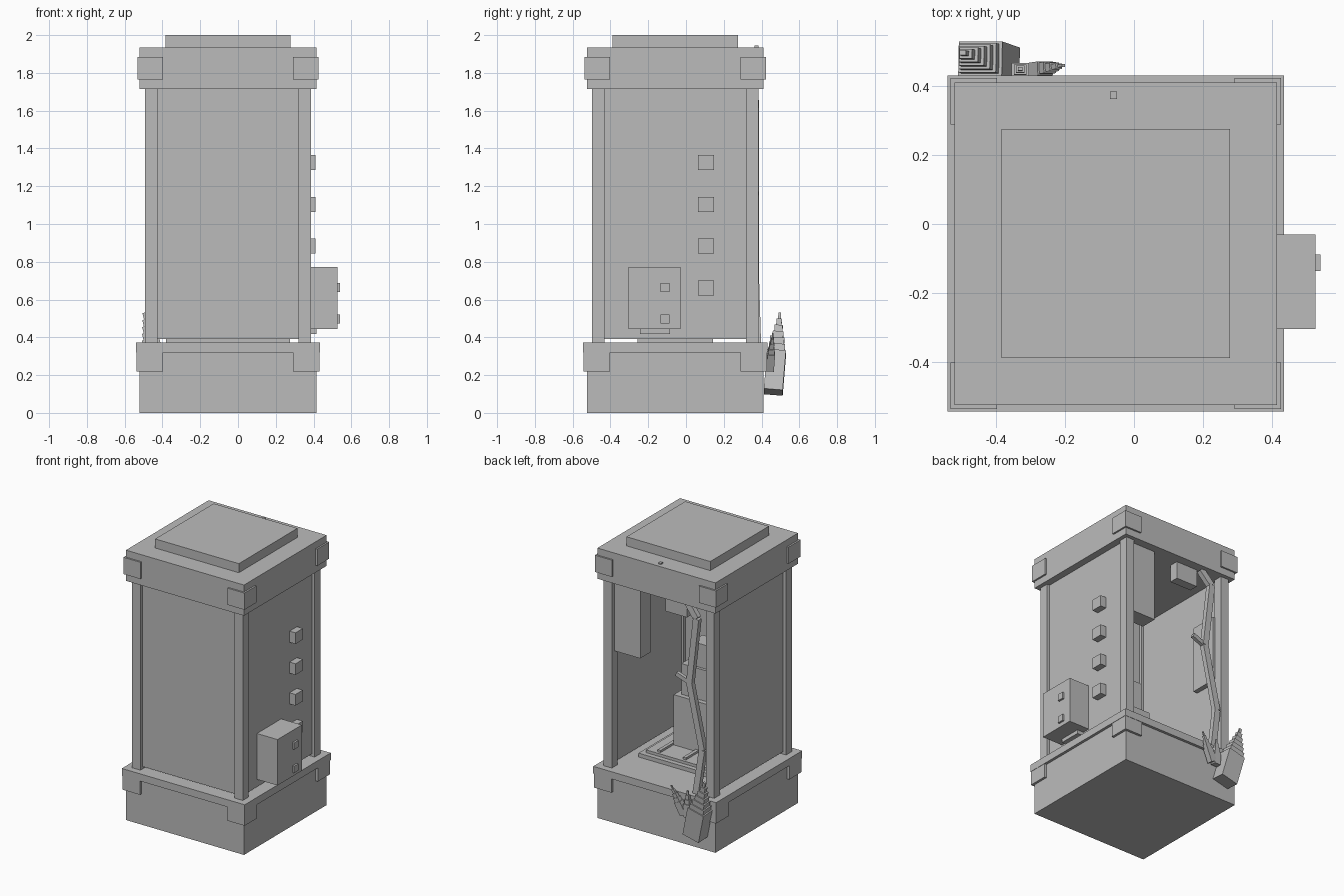
import bpy
from mathutils import Vector

if "Cube" in bpy.data.objects:
    bpy.data.objects.remove(bpy.data.objects["Cube"])

stone = bpy.data.materials.new("plain grey")
stone.diffuse_color = (0.5, 0.5, 0.5, 1)
stone.use_nodes = True
stone.node_tree.nodes["Principled BSDF"].inputs["Base Color"].default_value = stone.diffuse_color

CX, CY = -0.053, -0.057          # centre of the kiosk
FACES = [(0, 3, 2, 1), (4, 5, 6, 7), (0, 1, 5, 4), (1, 2, 6, 5), (2, 3, 7, 6), (3, 0, 4, 7)]


def mesh_object(name, verts, faces):
    mesh = bpy.data.meshes.new(name)
    mesh.from_pydata([tuple(v) for v in verts], [], faces)
    mesh.materials.append(stone)
    ob = bpy.data.objects.new(name, mesh)
    bpy.context.collection.objects.link(ob)
    return ob


def box(name, x0, x1, y0, y1, z0, z1):
    verts = [(x, y, z) for z in (z0, z1)
             for x, y in ((x0, y0), (x1, y0), (x1, y1), (x0, y1))]
    return mesh_object(name, verts, FACES)


def slab(name, half, z0, z1):
    return box(name, CX - half, CX + half, CY - half, CY + half, z0, z1)


def beam(name, a, b, w, d):
    """Square bar from a to b, w wide and d deep."""
    a, b = Vector(a), Vector(b)
    axis = (b - a).normalized()
    side = Vector((0, 1, 0)).cross(axis).normalized()
    deep = axis.cross(side)
    verts = [p + side * sx * w / 2 + deep * sy * d / 2 for p in (a, b)
             for sx, sy in ((-1, -1), (1, -1), (1, 1), (-1, 1))]
    return mesh_object(name, verts, FACES)


def stepped_spike(name, a, b, w, d, body, steps):
    """Blocky spike: a thick body, then ever thinner blocks up to the tip."""
    a, b = Vector(a), Vector(b)
    beam(name + "_body", a, a.lerp(b, body), w, d)
    for i in range(steps):
        t0 = body + (1 - body) * i / steps
        t1 = body + (1 - body) * (i + 1) / steps
        k = 1 - (i + 1) / (steps + 1)
        beam(f"{name}_step_{i + 1}", a.lerp(b, t0), a.lerp(b, t1), w * k, d * k)


# Base, roof and cap
slab("base", 0.468, 0, 0.33)
slab("base_lip", 0.4875, 0.32, 0.372)
slab("roof", 0.468, 1.715, 1.935)
slab("roof_cap", 0.332, 1.935, 2.0)
box("roof_peg", -0.07, -0.05, 0.362, 0.385, 1.93, 1.945)

# Corner posts and corner brackets
for sx in (-1, 1):
    for sy in (-1, 1):
        px, py = CX + sx * 0.406, CY + sy * 0.407
        box("corner_post", px - 0.033, px + 0.033, py - 0.033, py + 0.033, 0.36, 1.72)
        for name, out, z0, z1 in (("base_bracket", 0.485, 0.22, 0.33),
                                  ("roof_bracket", 0.48, 1.765, 1.885)):
            xs = sorted((CX + sx * out, CX + sx * 0.345))
            ys = sorted((CY + sy * out, CY + sy * 0.345))
            box(name, *xs, *ys, z0, z1)

# Wall panels, the back stays open
box("front_wall", -0.43, 0.33, -0.475, -0.45, 0.39, 1.72)
box("left_wall", -0.469, -0.444, -0.435, 0.322, 0.39, 1.72)
box("right_wall", 0.339, 0.364, -0.435, 0.322, 0.39, 1.72)

# Buttons and control box on the right wall
for z in (0.662, 0.884, 1.104, 1.326):
    box("wall_button", 0.36, 0.411, 0.064, 0.148, z - 0.04, z + 0.04)
box("control_box", 0.36, 0.527, -0.305, -0.03, 0.444, 0.773)
box("control_box_foot", 0.36, 0.415, -0.244, -0.085, 0.417, 0.445)
for z in (0.496, 0.664):
    box("control_knob", 0.52, 0.541, -0.136, -0.088, z - 0.024, z + 0.024)

# Hanging panels under the roof and a plate on the left wall
box("hanging_panel_large", 0.117, 0.33, 0.23, 0.351, 1.2, 1.72)
box("hanging_panel_small", -0.25, -0.078, 0.28, 0.346, 1.59, 1.72)
box("left_wall_plate", -0.45, -0.41, 0.12, 0.32, 0.95, 1.43)

# Plinth with a stepped pillar inside
box("plinth", -0.382, 0.276, -0.256, 0.144, 0.365, 0.40)
box("plinth_top", -0.35, 0.24, -0.24, 0.11, 0.40, 0.42)
for x in (-0.25, -0.05, 0.15):
    box("plinth_rib", x - 0.012, x + 0.012, -0.2, 0.09, 0.42, 0.435)
box("pillar_base", -0.18, 0.137, -0.29, -0.056, 0.42, 0.78)
box("pillar_middle", -0.14, 0.10, -0.26, -0.09, 0.78, 1.0)
box("pillar_top", -0.09, 0.03, -0.23, -0.11, 1.0, 1.17)

# Crooked branch climbing the open back
path = [(-0.27, 0.36, 1.715), (-0.349, 0.37, 1.62), (-0.294, 0.37, 1.147),
        (-0.395, 0.37, 0.69), (-0.35, 0.38, 0.36)]
for a, b in zip(path, path[1:]):
    beam("branch", a, b, 0.045, 0.035)
beam("branch_twig", path[2], (-0.19, 0.375, 1.185), 0.03, 0.025)

# Blocky spikes at the foot of the branch
stepped_spike("large_spike", (-0.395, 0.462, 0.11), (-0.497, 0.497, 0.53), 0.13, 0.10, 0.5, 6)
stepped_spike("small_spike", (-0.30, 0.445, 0.23), (-0.205, 0.46, 0.42), 0.05, 0.04, 0.45, 4)
stepped_spike("middle_spike", (-0.33, 0.445, 0.22), (-0.33, 0.45, 0.41), 0.05, 0.04, 0.5, 3)
